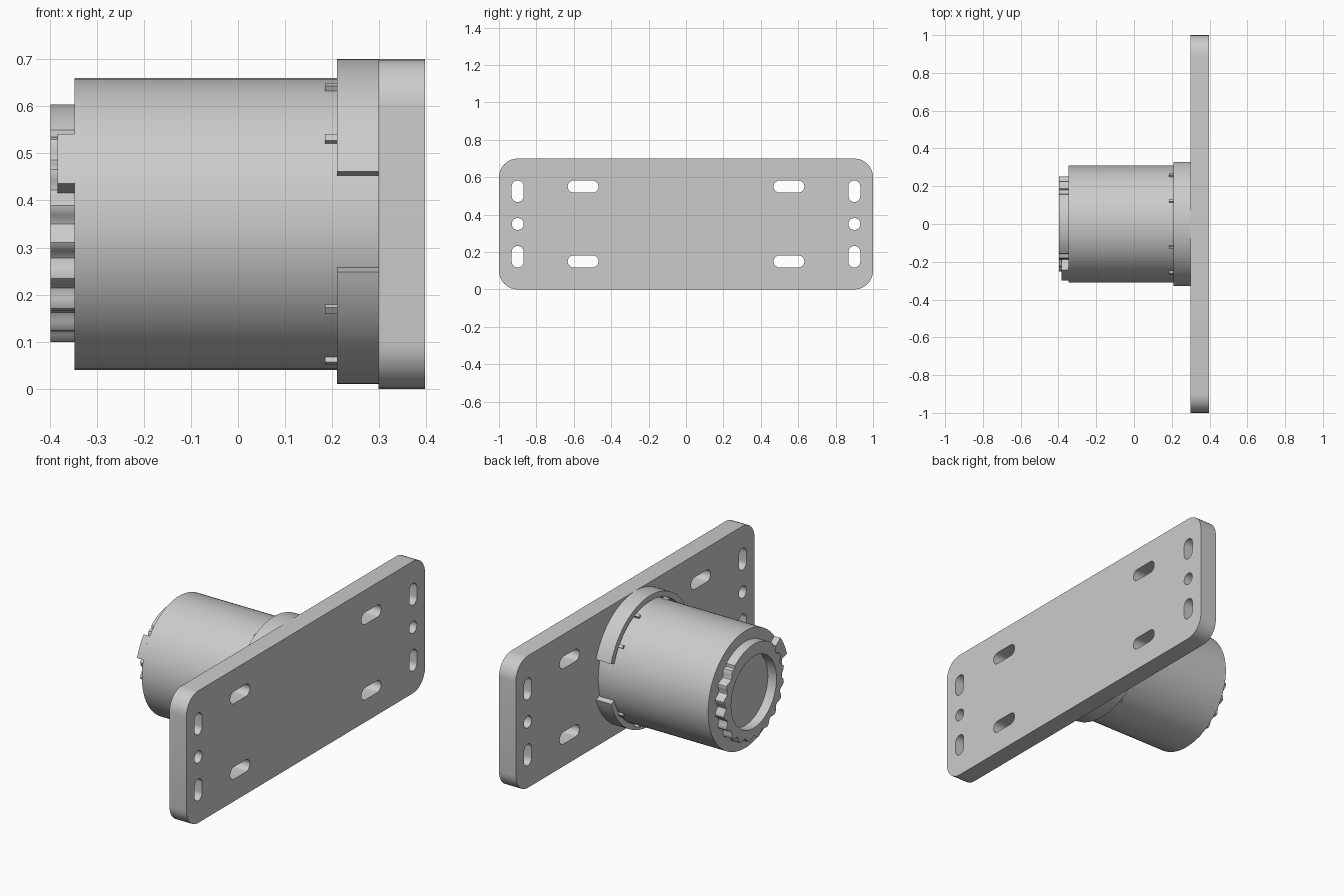
import bpy, bmesh
from math import sin, cos, pi, radians
from mathutils import Matrix

if "Cube" in bpy.data.objects:
    bpy.data.objects.remove(bpy.data.objects["Cube"], do_unlink=True)

grey = bpy.data.materials.new("plain grey")
grey.use_nodes = True
GREY = (0.6, 0.6, 0.6, 1)
grey.diffuse_color = GREY
grey.node_tree.nodes["Principled BSDF"].inputs["Base Color"].default_value = GREY

# Outlines lie in the y-z plane and are extruded along x
AXES = Matrix(((0, 0, 1, 0), (1, 0, 0, 0), (0, 1, 0, 0), (0, 0, 0, 1)))
MID = 0.35


def prism(name, outlines, x0, x1):
    curve = bpy.data.curves.new(name, "CURVE")
    curve.dimensions = "2D"
    curve.fill_mode = "BOTH"
    curve.extrude = (x1 - x0) / 2
    for pts in outlines:
        s = curve.splines.new("POLY")
        s.points.add(len(pts) - 1)
        for p, (y, z) in zip(s.points, pts):
            p.co = (y, z, 0, 1)
        s.use_cyclic_u = True
    temp = bpy.data.objects.new(name + "_profile", curve)
    bpy.context.collection.objects.link(temp)
    graph = bpy.context.evaluated_depsgraph_get()
    mesh = bpy.data.meshes.new_from_object(temp.evaluated_get(graph))
    bpy.data.objects.remove(temp, do_unlink=True)
    mesh.transform(Matrix.Translation(((x0 + x1) / 2, 0, 0)) @ AXES)
    bm = bmesh.new()
    bm.from_mesh(mesh)
    bmesh.ops.remove_doubles(bm, verts=bm.verts, dist=1e-5)
    bmesh.ops.recalc_face_normals(bm, faces=bm.faces)
    bm.to_mesh(mesh)
    bm.free()
    mesh.name = name
    mesh.materials.clear()
    mesh.materials.append(grey)
    obj = bpy.data.objects.new(name, mesh)
    bpy.context.collection.objects.link(obj)
    bpy.ops.object.select_all(action="DESELECT")
    obj.select_set(True)
    bpy.context.view_layer.objects.active = obj
    bpy.ops.object.shade_smooth_by_angle(angle=radians(30))
    return obj


def arc(r, a0, a1, n, y=0, z=MID):
    return [(y + r * cos(radians(a0 + (a1 - a0) * i / n)),
             z + r * sin(radians(a0 + (a1 - a0) * i / n))) for i in range(n + 1)]


def rounded_box(y, z, w, h, r):
    pts = []
    for k, (sy, sz) in enumerate(((1, 1), (-1, 1), (-1, -1), (1, -1))):
        pts += arc(r, 90 * k, 90 * k + 90, 8,
                   y + sy * (w / 2 - r), z + sz * (h / 2 - r))
    # Drop repeated points where straight sides vanish
    return [p for i, p in enumerate(pts)
            if abs(p[0] - pts[i - 1][0]) + abs(p[1] - pts[i - 1][1]) > 1e-6]


def circle(r, n=96):
    return arc(r, 0, 360, n)[:-1]


def sector(r0, r1, a0, a1, n, z=MID):
    return arc(r1, a0, a1, n, z=z) + arc(r0, a1, a0, n, z=z)


# Mounting plate with slots and holes
cuts = [rounded_box(0, MID, 2, 0.7, 0.1)]
for side in (-1, 1):
    cuts.append(rounded_box(side * 0.9, MID, 0.064, 0.064, 0.032))
    for up in (-1, 1):
        cuts.append(rounded_box(side * 0.9, MID + up * 0.175, 0.064, 0.115, 0.032))
        cuts.append(rounded_box(side * 0.55, MID + up * 0.2, 0.165, 0.064, 0.032))
prism("mounting_plate", cuts, 0.298, 0.397)

# Main barrel
prism("barrel", [circle(0.31)], -0.347, 0.299)

# Split collar at the plate, with locating ribs
for label, start in (("upper", 18), ("lower", 198)):
    prism(label + "_collar", [sector(0.316, 0.345, start, start + 144, 48, 0.355)],
          0.21, 0.299)
for quarter, base in enumerate((0, 180)):
    for a in (35, 67, 113, 145):
        prism("collar_rib", [sector(0.3, 0.322, base + a - 1.5, base + a + 1.5, 3)],
              0.185, 0.215)

# Scalloped end ring around a shallow recess
wave = []
for i in range(160):
    a = 2 * pi * i / 160
    r = 0.243 + 0.011 * cos(20 * a + pi)
    if 50 < i * 2.25 < 130:
        r = 0.254
    wave.append((r * cos(a), MID + r * sin(a)))
prism("end_ring", [wave, circle(0.19, 64)], -0.398, -0.346)

# Locking tab on the barrel rim
prism("locking_tab", [sector(0.24, 0.31, 142, 164, 12)], -0.383, -0.346)
